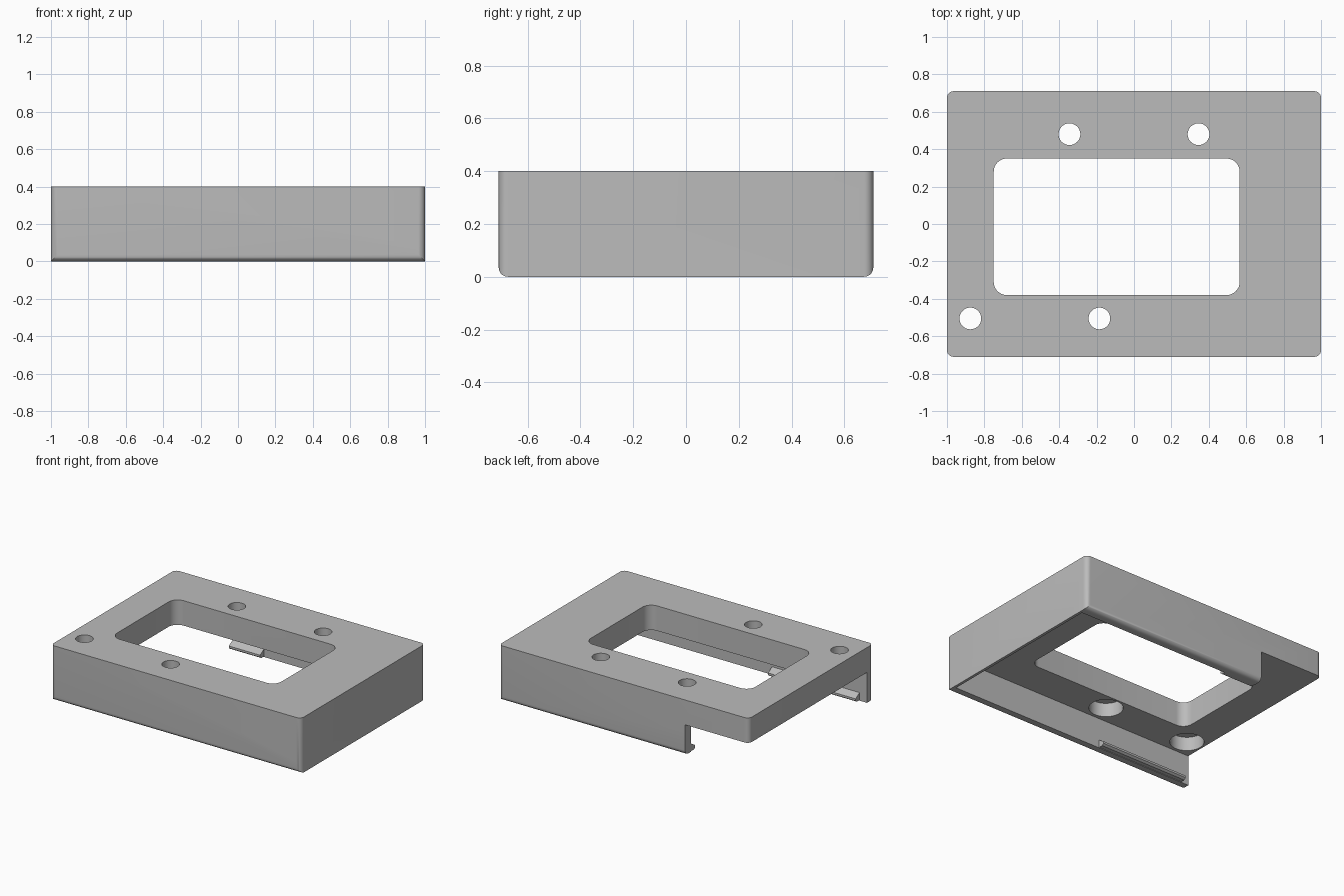
import bpy
import bmesh
from math import cos, sin, pi
from mathutils import Vector

cube = bpy.data.objects.get("Cube")
if cube:
    bpy.data.objects.remove(cube, do_unlink=True)

HALF_X, HALF_Y, HEIGHT = 1.0, 0.71, 0.4
WALL, CEILING, ROUND = 0.07, 0.22, 0.035
INNER_Y = HALF_Y - WALL

gray = bpy.data.materials.new("plain_gray")
gray.use_nodes = True
gray.diffuse_color = (0.5, 0.5, 0.5, 1)
gray.node_tree.nodes["Principled BSDF"].inputs["Base Color"].default_value = (0.5, 0.5, 0.5, 1)


def prism(name, outline, axis, low, high):
    """Extrude a 2D outline along x or z."""
    place = (lambda p: (low, p[0], p[1])) if axis == "x" else (lambda p: (p[0], p[1], low))
    bm = bmesh.new()
    face = bm.faces.new([bm.verts.new(place(p)) for p in outline])
    step = Vector((1, 0, 0) if axis == "x" else (0, 0, 1)) * (high - low)
    ext = bmesh.ops.extrude_face_region(bm, geom=[face])
    moved = [v for v in ext["geom"] if isinstance(v, bmesh.types.BMVert)]
    bmesh.ops.translate(bm, verts=moved, vec=step)
    bmesh.ops.recalc_face_normals(bm, faces=bm.faces)
    mesh = bpy.data.meshes.new(name)
    bm.to_mesh(mesh)
    bm.free()
    mesh.materials.append(gray)
    obj = bpy.data.objects.new(name, mesh)
    bpy.context.collection.objects.link(obj)
    return obj


def rounded_rect(x0, x1, y0, y1, radii, steps=8):
    """Outline with a radius per corner, from the upper right, counterclockwise."""
    corners = [(x1, y1, -1, -1), (x0, y1, 1, -1), (x0, y0, 1, 1), (x1, y0, -1, 1)]
    points = []
    for k, ((x, y, sx, sy), r) in enumerate(zip(corners, radii)):
        if r == 0:
            points.append((x, y))
            continue
        for i in range(steps + 1):
            a = (k + i / steps) * pi / 2
            points.append((x + sx * r + r * cos(a), y + sy * r + r * sin(a)))
    return points


def circle(x, y, r, n=48):
    return [(x + r * cos(2 * pi * i / n), y + r * sin(2 * pi * i / n)) for i in range(n)]


def combine(target, cutter, operation="DIFFERENCE"):
    """Apply a boolean and discard the helper."""
    mod = target.modifiers.new("cut", "BOOLEAN")
    mod.operation, mod.solver, mod.object = operation, "EXACT", cutter
    bpy.context.view_layer.update()
    graph = bpy.context.evaluated_depsgraph_get()
    result = bpy.data.meshes.new_from_object(target.evaluated_get(graph))
    target.modifiers.clear()
    target.data = result
    bpy.data.objects.remove(cutter, do_unlink=True)


# Housing: rounded upright corners, rounded front and back bottom edges
housing = prism("housing", rounded_rect(-HALF_X, HALF_X, -HALF_Y, HALF_Y, [ROUND] * 4),
                "z", 0, HEIGHT)
side_shape = rounded_rect(-HALF_Y, HALF_Y, 0, HEIGHT + 0.1, (0, 0, ROUND, ROUND))
combine(housing, prism("side_shape", side_shape, "x", -1.2, 1.2), "INTERSECT")

# Cavity open below and on the right end, with a gap in the back wall
cavity = rounded_rect(-1.2, HALF_X - 0.02, -INNER_Y, INNER_Y, [0] * 4)
combine(housing, prism("cavity", cavity, "z", -0.1, CEILING))
gap = rounded_rect(-1.2, -0.49, 0.5, 0.9, [0] * 4)
combine(housing, prism("wall_gap", gap, "z", -0.1, CEILING))

# Window through the top plate
window = rounded_rect(-0.75, 0.565, -0.38, 0.35, [0.07] * 4)
combine(housing, prism("window", window, "z", 0.1, 0.5))

# Screw holes, counterbored from below
for x, y in [(-0.345, 0.48), (0.345, 0.48), (-0.875, -0.505), (-0.185, -0.505)]:
    combine(housing, prism("screw_hole", circle(x, y, 0.058), "z", 0.1, 0.5))
    combine(housing, prism("counterbore", circle(x, y, 0.112), "z", 0.1, 0.32))

# Snap lips along the lower inside of the front and back walls
parts = [housing]
for name, side, start in (("front_lip", -1, -0.94), ("back_lip", 1, -0.49)):
    offsets = [(-0.01, 0.004), (0.03, 0.004), (0.045, 0.015), (0.045, 0.03), (0, 0.058), (-0.01, 0.058)]
    outline = [(side * (INNER_Y - d), z) for d, z in offsets]
    parts.append(prism(name, outline, "x", start, -0.24))

for part in parts:
    bpy.ops.object.select_all(action="DESELECT")
    part.select_set(True)
    bpy.context.view_layer.objects.active = part
    bpy.ops.object.shade_smooth_by_angle(angle=pi / 6)
